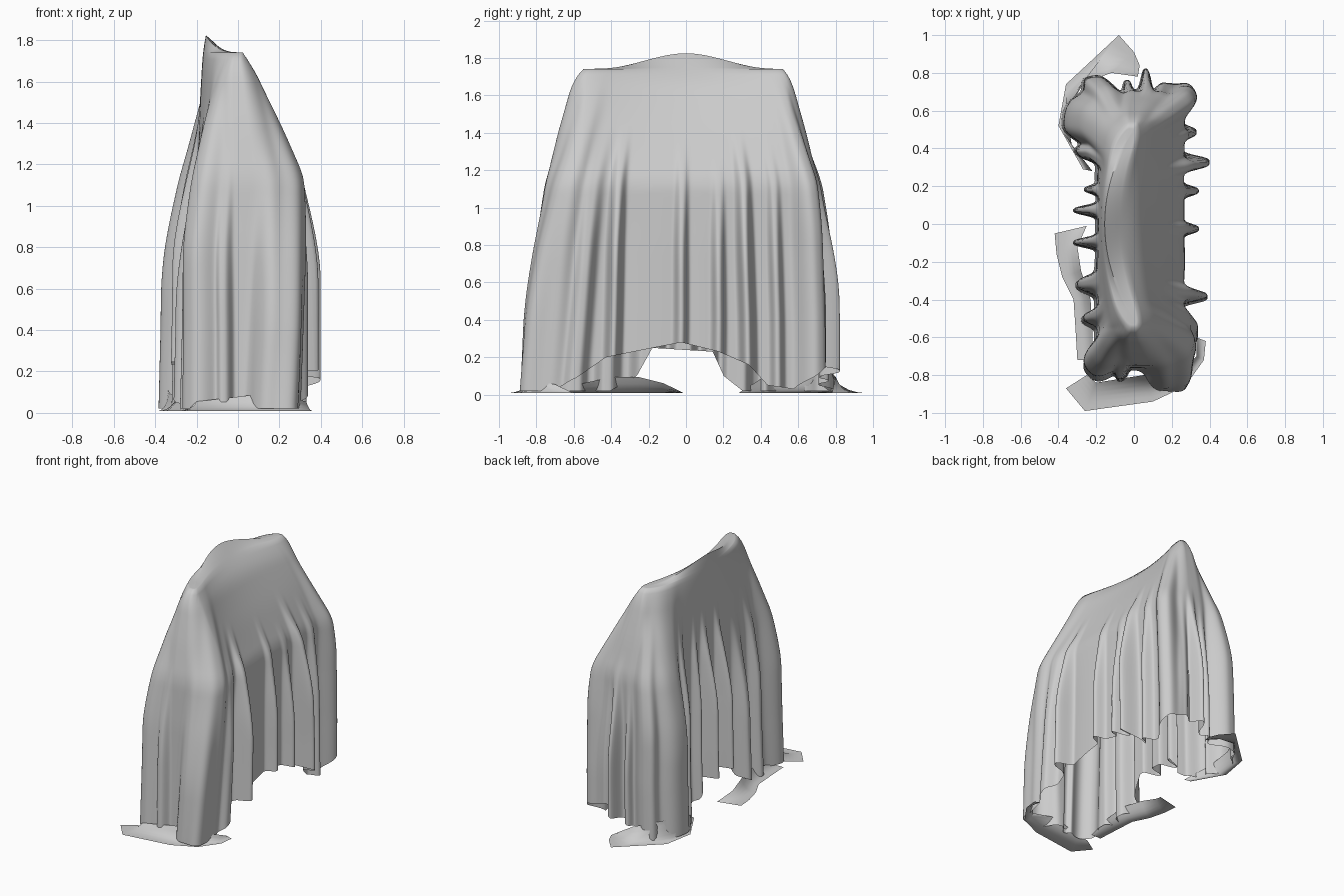
import bpy
import bmesh
import math

cube = bpy.data.objects.get("Cube")
if cube:
    bpy.data.objects.remove(cube, do_unlink=True)

# Single cloth colour
cloth = bpy.data.materials.new("grey_cloth")
cloth.use_nodes = True
cloth.diffuse_color = (0.6, 0.6, 0.6, 1)
cloth.node_tree.nodes["Principled BSDF"].inputs["Base Color"].default_value = (0.6, 0.6, 0.6, 1)

# Rounded rectangle that the cloth hangs around (half sizes and corner radius)
HALF_X, HALF_Y, RADIUS = 0.25, 0.75, 0.2
SIDE, END, ARC = HALF_Y - RADIUS, HALF_X - RADIUS, RADIUS * math.pi / 2
TOTAL = 4 * (SIDE + END + ARC)
TOP, SHOULDER = 1.825, 1.74

# Body profile rows: height, min x, max x, min y, max y, bend of the ridge
BODY = [
    (0, -.22, .27, -.79, .73, 0),
    (.4, -.21, .27, -.78, .73, 0),
    (.8, -.205, .27, -.77, .72, 0),
    (1.14, -.2, .265, -.75, .71, .01),
    (1.4, -.19, .15, -.685, .645, .03),
    (1.66, -.175, .02, -.61, .57, .06),
    (SHOULDER, -.17, -.06, -.56, .53, .09),
    (TOP, -.155, -.155, -.44, .42, .15),
]

# Hem height along the outline
HEM = [(0, .28), (.2, .23), (.36, .16), (.46, .05), (.6, .03), (.7, .14),
       (.8, .18), (.92, .1), (1.1, .02), (1.5, .02), (1.6, .1), (1.66, .23),
       (1.98, .25), (2.06, .1), (2.2, .02), (3, .02), (3.12, .1), (3.26, .2), (TOTAL, .28)]

# Hanging folds: position on the outline, depth, width, start height, sideways lean
FOLDS = [
    (0, .08, .03, 1.4, 0), (.2, .08, .03, 1.3, 0), (.33, .14, .035, 1.45, .02),
    (.5, .07, .03, 1.4, .01), (.67, .12, .06, 1.75, .01), (.78, .05, .04, 1.3, 0),
    (.88, .11, .03, 1.3, 0), (.98, .05, .025, 1.2, 0), (1.1, .12, .05, 1.6, 0),
    (1.26, .18, .13, 1.85, 0), (1.43, .09, .04, 1.6, 0), (1.62, .06, .025, 1.5, 0),
    (1.73, .12, .03, 1.5, 0), (1.9, .12, .03, 1.5, 0), (2.12, .1, .05, 1.4, 0),
    (2.3, .07, .04, 1.5, 0), (2.5, .12, .08, 1.75, .02), (2.63, .06, .03, 1.3, .02),
    (2.92, .12, .08, 1.4, -.04), (3.07, .09, .08, 1.75, -.06),
    (3.19, .08, .05, 1.5, -.06), (3.31, .13, .035, 1.45, -.01),
]


def smooth(t):
    t = max(0, min(1, t))
    return t * t * (3 - 2 * t)


def lookup(rows, key):
    """Interpolate a table whose first column rises."""
    for low, high in zip(rows, rows[1:]):
        if key <= high[0]:
            f = max(0, (key - low[0]) / (high[0] - low[0]))
            return [a + (b - a) * f for a, b in zip(low, high)][1:]
    return rows[-1][1:]


def body_row(z):
    """Body profile with its kinks rounded, ending in a sharp ridge."""
    soft = min(0.04, TOP - z)
    return [(a + b + c) / 3 for a, b, c in zip(
        lookup(BODY, z - soft), lookup(BODY, z), lookup(BODY, z + soft))]


def outline(s):
    """Point in the unit square and outward normal at distance s."""
    quarter = TOTAL / 4
    k = int(s // quarter) % 4
    d = s % quarter
    if k % 2:
        d = quarter - d
    if d < SIDE:
        x, y, nx, ny = HALF_X, d, 1, 0
    elif d < SIDE + ARC:
        a = (d - SIDE) / RADIUS
        nx, ny = math.cos(a), math.sin(a)
        x, y = END + RADIUS * nx, SIDE + RADIUS * ny
    else:
        x, y, nx, ny = END - (d - SIDE - ARC), HALF_Y, 0, 1
    sx = 1 if k in (0, 3) else -1
    sy = 1 if k < 2 else -1
    return sx * x / HALF_X, sy * y / HALF_Y, sx * nx, sy * ny


def fold_depth(s, z):
    depth = 0
    for centre, amount, width, start, lean in FOLDS:
        # broad folds open slowly, narrow ones quickly
        grow = smooth((start - z) / (0.65 + 5 * width))
        if grow:
            c = centre + lean * (start - z)
            d = (s - c + TOTAL / 2) % TOTAL - TOTAL / 2
            q = (d / width) ** 2
            # blunt crest with a faint valley on either side
            depth += amount * grow * (math.exp(-q ** 1.5) - 0.07 * math.exp(-q / 8))
    return depth


def cloth_point(s, z):
    x0, x1, y0, y1, bend = body_row(z)
    u, v, nx, ny = outline(s)
    x = (x0 + x1) / 2 + u * (x1 - x0) / 2
    y = (y0 + y1) / 2 + v * (y1 - y0) / 2
    x += bend * min(1.2, (y / 0.5) ** 2)
    depth = fold_depth(s, z)
    if z > SHOULDER:
        z = SHOULDER + (z - SHOULDER) * (1 - 0.95 * smooth(abs(y) / 0.45))
    return x + nx * depth, y + ny * depth, z


def mesh_object(name, bm):
    mesh = bpy.data.meshes.new(name)
    bm.to_mesh(mesh)
    bm.free()
    obj = bpy.data.objects.new(name, mesh)
    bpy.context.collection.objects.link(obj)
    obj.data.materials.append(cloth)
    bpy.ops.object.select_all(action="DESELECT")
    obj.select_set(True)
    bpy.context.view_layer.objects.active = obj
    bpy.ops.object.shade_smooth_by_angle(angle=math.radians(60))


# Draped sheet: rings lofted from the ridge down to the uneven hem
COUNT, CAP, DROP = 560, 6, 56
bm = bmesh.new()
rings = []
for j in range(CAP + DROP + 1):
    ring = []
    for i in range(COUNT):
        s = TOTAL * i / COUNT
        if j < CAP:
            z = TOP + (SHOULDER - TOP) * j / CAP
        else:
            z = SHOULDER + (lookup(HEM, s)[0] - SHOULDER) * (j - CAP) / DROP
        ring.append(bm.verts.new(cloth_point(s, z)))
    rings.append(ring)
for upper, lower in zip(rings, rings[1:]):
    for i in range(COUNT):
        n = (i + 1) % COUNT
        bm.faces.new((upper[i], lower[i], lower[n], upper[n]))
bmesh.ops.remove_doubles(bm, verts=rings[0], dist=0.0002)
mesh_object("draped_sheet", bm)


# Loose cloth spilling from the hem: strips between a raised inner and a floor edge
def floor_spill(name, inner, outer, height):
    bm = bmesh.new()
    rows = []
    for i, ((ax, ay), (bx, by)) in enumerate(zip(inner, outer)):
        rise = height * math.sin(math.pi * i / (len(inner) - 1))
        row = []
        for step in range(7):
            t = step / 6
            z = 0.008 + rise * (1 - t) ** 3
            row.append(bm.verts.new((ax + (bx - ax) * t, ay + (by - ay) * t, z)))
        rows.append(row)
    for a, b in zip(rows, rows[1:]):
        for k in range(6):
            bm.faces.new((a[k], a[k + 1], b[k + 1], b[k]))
    bmesh.ops.recalc_face_normals(bm, faces=bm.faces)
    mesh_object(name, bm)


floor_spill("back_floor_spill",
            [(-.22, .28), (-.33, .42), (-.36, .58), (-.28, .74), (-.12, .8), (.02, .78)],
            [(-.27, .29), (-.4, .52), (-.36, .74), (-.08, 1), (0, .91), (.03, .84)], 0.15)
floor_spill("front_floor_spill",
            [(-.25, -.8), (-.2, -.84), (.05, -.8), (.2, -.85), (.33, -.7), (.33, -.6)],
            [(-.36, -.87), (-.26, -.99), (.1, -.94), (.27, -.86), (.37, -.72), (.38, -.62)], 0.08)
floor_spill("side_floor_spill",
            [(-.25, -.01), (-.3, -.12), (-.28, -.25), (-.23, -.4), (-.22, -.55), (-.22, -.72)],
            [(-.42, -.05), (-.41, -.16), (-.38, -.28), (-.32, -.4), (-.31, -.55), (-.3, -.72)], 0.09)
